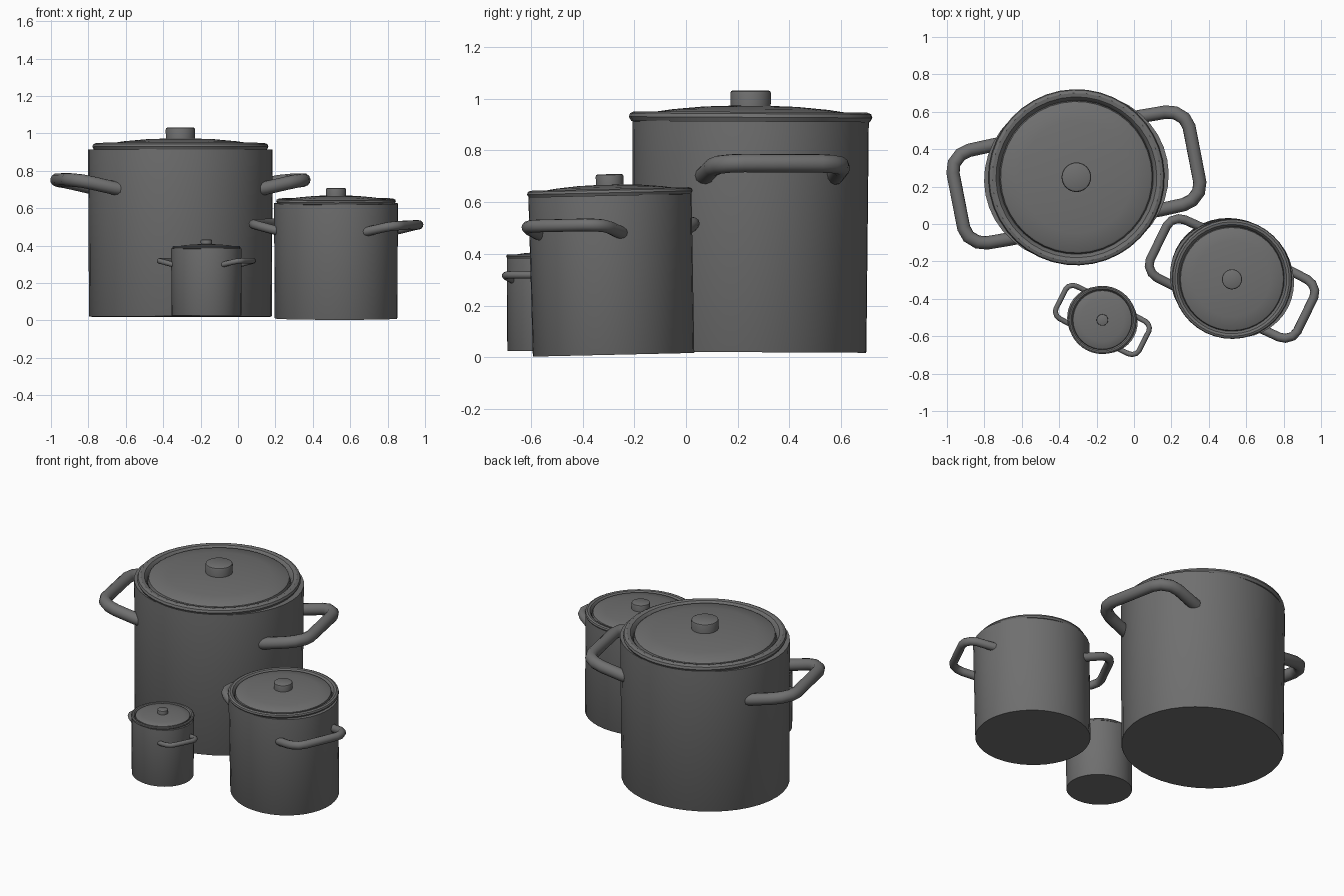
import bpy, math
from mathutils import Matrix

if "Cube" in bpy.data.objects:
    bpy.data.objects.remove(bpy.data.objects["Cube"])

SIDES = 40
iron = bpy.data.materials.new("dark_iron")
iron.diffuse_color = (0.16, 0.16, 0.16, 1)
iron.use_nodes = True
iron.node_tree.nodes["Principled BSDF"].inputs["Base Color"].default_value = iron.diffuse_color


def finish(ob, deg=35):
    """Dark material and smooth shading with sharp edges kept."""
    ob.data.materials.clear()
    ob.data.materials.append(iron)
    bpy.ops.object.select_all(action='DESELECT')
    ob.select_set(True)
    bpy.context.view_layer.objects.active = ob
    bpy.ops.object.shade_smooth_by_angle(angle=math.radians(deg))


def lathe(name, profile, mat, rx=1.0, ry=1.0):
    """Revolve (radius, z) points, bottom to top, and cap both ends."""
    verts, faces = [], []
    for r, z in profile:
        for i in range(SIDES):
            a = 2 * math.pi * i / SIDES
            verts.append((rx * r * math.cos(a), ry * r * math.sin(a), z))
    for k in range(len(profile) - 1):
        for i in range(SIDES):
            j = (i + 1) % SIDES
            faces.append((k * SIDES + i, k * SIDES + j,
                          (k + 1) * SIDES + j, (k + 1) * SIDES + i))
    faces.append(tuple(reversed(range(SIDES))))
    top = (len(profile) - 1) * SIDES
    faces.append(tuple(range(top, top + SIDES)))
    me = bpy.data.meshes.new(name)
    me.from_pydata(verts, [], faces)
    me.transform(mat)
    ob = bpy.data.objects.new(name, me)
    bpy.context.collection.objects.link(ob)
    finish(ob)


def tube(name, points, radius, mat):
    """Round bar along a path, turned into a mesh."""
    cu = bpy.data.curves.new(name, 'CURVE')
    cu.dimensions = '3D'
    cu.bevel_depth = radius
    cu.bevel_resolution = 4
    cu.use_fill_caps = True
    sp = cu.splines.new('POLY')
    sp.points.add(len(points) - 1)
    for p, co in zip(sp.points, points):
        p.co = (*co, 1)
    ob = bpy.data.objects.new(name, cu)
    bpy.context.collection.objects.link(ob)
    bpy.ops.object.select_all(action='DESELECT')
    ob.select_set(True)
    bpy.context.view_layer.objects.active = ob
    bpy.ops.object.convert(target='MESH')
    ob = bpy.context.view_layer.objects.active
    ob.name = name
    ob.data.transform(mat)
    finish(ob, 40)


BODY = [(0.985, 0), (0.99, 0.004), (1.0, 0.86), (1.0, 0.893)]
# rolled rim, groove, then a shallow dome
LID = [(0.445, 0.887), (0.462, 0.892), (0.471, 0.908), (0.466, 0.922),
       (0.45, 0.929), (0.43, 0.925), (0.418, 0.912), (0.411, 0.893),
       (0.405, 0.918), (0.396, 0.924), (0.30, 0.938), (0.18, 0.949), (0.06, 0.953)]
KNOB = [(0.077, 0.94), (0.079, 1.0), (0.076, 1.008), (0.068, 1.012)]
HALF_HANDLE = [(0.38, 0.255, 0.682), (0.41, 0.255, 0.686), (0.535, 0.252, 0.714),
               (0.585, 0.238, 0.724), (0.627, 0.20, 0.729), (0.643, 0.15, 0.731)]


def pot(prefix, loc, spin, tilt, sxy, sz):
    mat = (Matrix.Translation(loc)
           @ Matrix.Rotation(math.radians(tilt), 4, 'X')
           @ Matrix.Rotation(math.radians(spin), 4, 'Z')
           @ Matrix.Diagonal((sxy, sxy, sz, 1)))
    lathe(prefix + "_pot_body", BODY, mat, 0.495, 0.456)
    lathe(prefix + "_lid", LID, mat)
    lathe(prefix + "_lid_knob", KNOB, mat)
    # matching handles on opposite sides
    path = HALF_HANDLE + [(x, -y, z) for x, y, z in reversed(HALF_HANDLE)]
    for side, ang in (("right", 0), ("left", math.pi)):
        tube(f"{prefix}_{side}_handle", path, 0.036,
             mat @ Matrix.Rotation(ang, 4, 'Z'))


# three pots of one design
pot("large", (-0.308, 0.245, 0.02), 11, -0.3, 1.0, 1.0)
pot("medium", (0.524, -0.28, 0.01), -26, 1.3, 0.68, 0.69)
pot("small", (-0.169, -0.513, 0.025), -27, 0, 0.387, 0.402)
